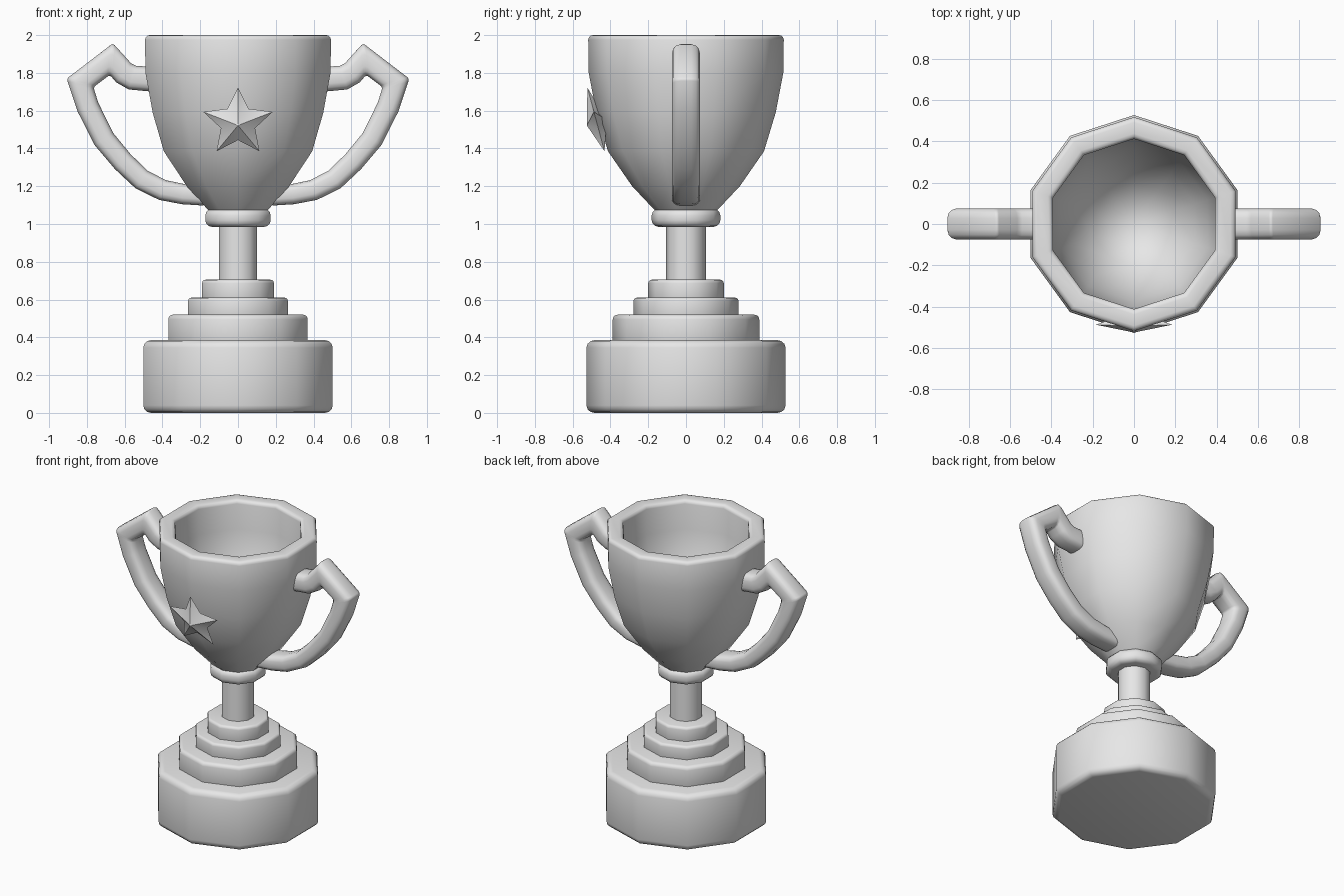
import bpy, bmesh, math
from mathutils import Vector, Matrix

if "Cube" in bpy.data.objects:
    bpy.data.objects.remove(bpy.data.objects["Cube"])

GREY = (0.8, 0.8, 0.8, 1)
metal = bpy.data.materials.new("plain grey")
metal.use_nodes = True
metal.diffuse_color = GREY
metal.node_tree.nodes["Principled BSDF"].inputs["Base Color"].default_value = GREY
SIDES = 10


def finish(bm, name, angle):
    """Turn a bmesh into a named, smooth-shaded object."""
    bmesh.ops.recalc_face_normals(bm, faces=bm.faces)
    mesh = bpy.data.meshes.new(name)
    bm.to_mesh(mesh)
    bm.free()
    obj = bpy.data.objects.new(name, mesh)
    bpy.context.collection.objects.link(obj)
    mesh.materials.append(metal)
    bpy.ops.object.select_all(action="DESELECT")
    obj.select_set(True)
    bpy.context.view_layer.objects.active = obj
    bpy.ops.object.shade_smooth_by_angle(angle=math.radians(angle))
    return obj


def lathe(name, profile, bevel=0.0):
    """Ten-sided turned part from (radius, height) points, hard rims rounded."""
    bm = bmesh.new()
    rings = []
    for r, z in profile:
        if r == 0:
            rings.append([bm.verts.new((0, 0, z))] * SIDES)
            continue
        angles = [math.pi / 2 + math.tau * i / SIDES for i in range(SIDES)]
        rings.append([bm.verts.new((r * math.cos(a), r * math.sin(a), z)) for a in angles])
    for low, high in zip(rings, rings[1:]):
        for i in range(SIDES):
            j = (i + 1) % SIDES
            bm.faces.new(dict.fromkeys((low[i], low[j], high[j], high[i])))
    bmesh.ops.recalc_face_normals(bm, faces=bm.faces)
    if bevel:
        rims = [e for e in bm.edges if e.calc_face_angle(0) > math.radians(50)]
        bmesh.ops.bevel(bm, geom=rims, offset=bevel, segments=3, profile=0.5,
                        affect="EDGES", clamp_overlap=True)
    return finish(bm, name, 50)


def disc(name, radius, bottom, top, bevel):
    return lathe(name, [(0, bottom), (radius, bottom), (radius, top), (0, top)], bevel)


# Stepped base, stem and collar
disc("base", 0.527, 0, 0.385, 0.04)
disc("lower_step", 0.388, 0.36, 0.52, 0.025)
disc("middle_step", 0.278, 0.50, 0.61, 0.018)
disc("upper_step", 0.2, 0.59, 0.705, 0.018)
disc("stem", 0.105, 0.69, 1.0, 0)
disc("collar", 0.182, 0.985, 1.08, 0.035)

# Hollow cup: outer wall up, over the rim, inner wall down
lathe("cup", [(0, 1.05), (0.14, 1.05), (0.17, 1.078), (0.285, 1.2), (0.413, 1.385),
              (0.475, 1.59), (0.515, 1.8), (0.518, 2.0), (0.412, 2.0), (0.412, 1.8),
              (0.375, 1.62), (0.31, 1.45), (0.2, 1.3), (0.1, 1.24), (0, 1.22)], 0.025)

# Handles: a rounded-box section swept along a mitred path
PATH = [(0.44, 1.765), (0.56, 1.775), (0.605, 1.80), (0.67, 1.873), (0.836, 1.747),
        (0.795, 1.62), (0.71, 1.45), (0.61, 1.33), (0.51, 1.235), (0.40, 1.18),
        (0.29, 1.158), (0.18, 1.15)]


def handle(name, side):
    bm = bmesh.new()
    pts = [Vector((side * x, 0, z)) for x, z in PATH]
    rings = []
    for i, p in enumerate(pts):
        d_in = (p - pts[i - 1]).normalized() if i else (pts[1] - p).normalized()
        d_out = (pts[i + 1] - p).normalized() if i < len(pts) - 1 else d_in
        tangent = (d_in + d_out).normalized()
        across = Vector((-tangent.z, 0, tangent.x)) / max(tangent.dot(d_in), 0.5)
        half = 0.066 - 0.013 * i / (len(pts) - 1)
        ring = []
        for k in range(16):
            a = math.tau * (k + 0.5) / 16
            c, s = math.cos(a), math.sin(a)
            u = math.copysign(abs(c) ** 0.6, c)
            v = math.copysign(abs(s) ** 0.6, s)
            ring.append(bm.verts.new(p + across * half * u + Vector((0, 0.076 * v, 0))))
        rings.append(ring)
    for a, b in zip(rings, rings[1:]):
        for k in range(16):
            bm.faces.new((a[k], a[k - 1], b[k - 1], b[k]))
    bm.faces.new(rings[0])
    bm.faces.new(rings[-1])
    # Soften the elbows
    elbows = [e for e in bm.edges if any(e.verts[0] in rings[i] and e.verts[1] in rings[i]
                                         for i in (3, 4))]
    bmesh.ops.bevel(bm, geom=elbows, offset=0.012, segments=2, profile=0.5,
                    affect="EDGES", clamp_overlap=True)
    return finish(bm, name, 60)


handle("left_handle", 1)
handle("right_handle", -1)

# Faceted star leaning with the cup wall
bm = bmesh.new()
outline = []
for i in range(10):
    r = 0.095 if i % 2 else 0.193
    a = math.pi / 2 + math.pi * i / 5
    outline.append(bm.verts.new((r * math.cos(a), 0, r * math.sin(a))))
for depth in (-0.055, 0.055):
    tip = bm.verts.new((0, depth, 0))
    for i in range(10):
        bm.faces.new((outline[i - 1], outline[i], tip))
star = finish(bm, "star", 40)
star.matrix_world = Matrix.Translation((0, -0.472, 1.536)) @ Matrix.Rotation(math.radians(15), 4, "X")
